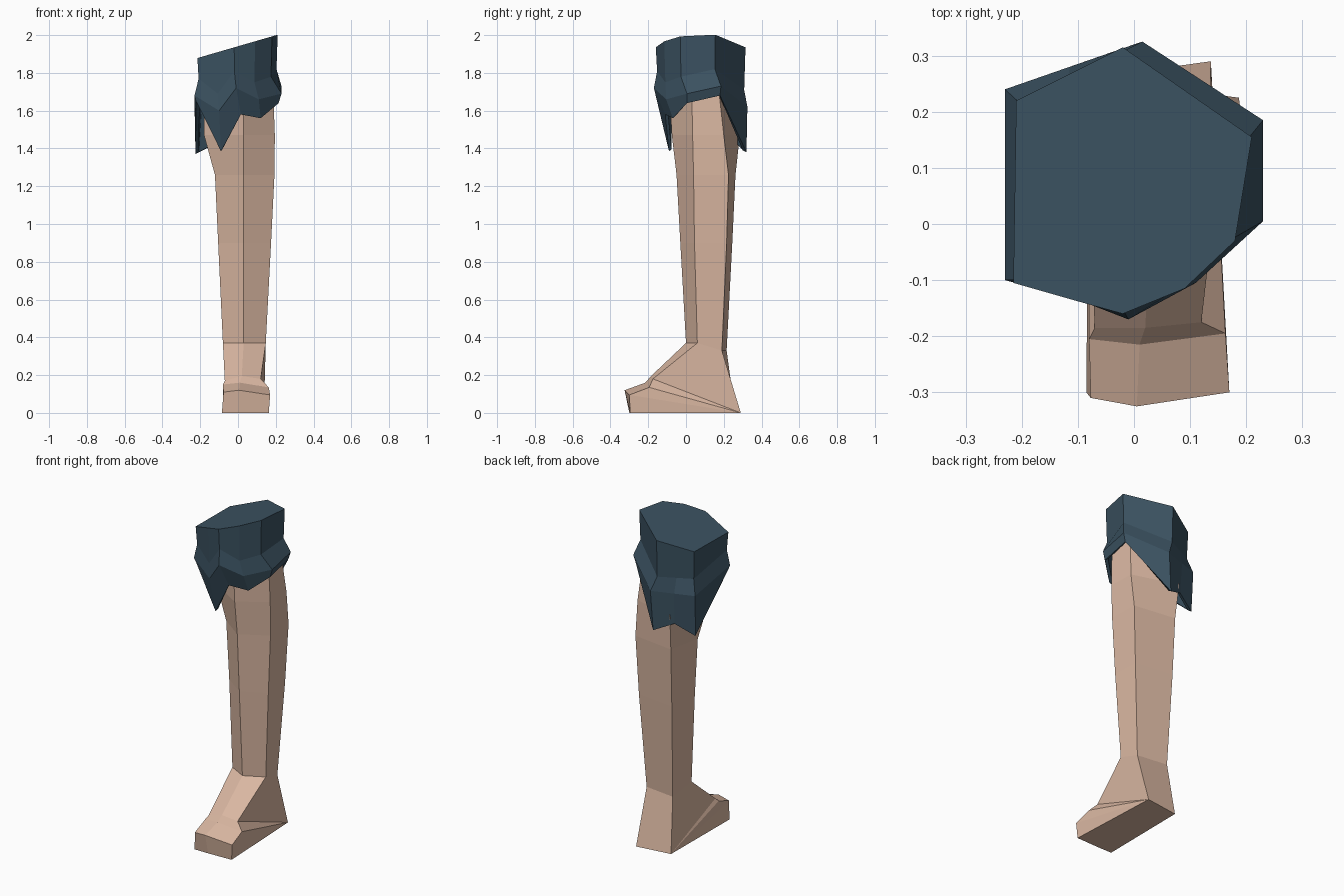
import bpy, bmesh
from mathutils import Vector


def material(name, rgb):
    m = bpy.data.materials.new(name)
    m.diffuse_color = (*rgb, 1)
    return m


def loft(name, rings, mat):
    """Skin a stack of rings with equal point counts, capping both ends."""
    bm = bmesh.new()
    loops = [[bm.verts.new(p) for p in ring] for ring in rings]
    n = len(loops[0])
    for a, b in zip(loops, loops[1:]):
        for i in range(n):
            j = (i + 1) % n
            bm.faces.new((a[i], a[j], b[j], b[i]))
    bm.faces.new(loops[0])
    bm.faces.new(loops[-1])
    # rings may share corners: weld them
    bmesh.ops.remove_doubles(bm, verts=bm.verts, dist=0.0005)
    bmesh.ops.recalc_face_normals(bm, faces=bm.faces)
    me = bpy.data.meshes.new(name)
    bm.to_mesh(me)
    bm.free()
    me.materials.append(mat)
    ob = bpy.data.objects.new(name, me)
    bpy.context.collection.objects.link(ob)
    return ob


skin = material("skin", (0.70, 0.475, 0.36))
cloth = material("dark blue cloth", (0.043, 0.083, 0.118))


def level(z, pts):
    return [(x, y, z) for x, y in pts]


# Leg and foot: five-sided rings (front, right, back right, back left, left)
heel_r, heel_l = (0.137, 0.29, 0), (-0.08, 0.26, 0.0)
leg_rings = [
    level(1.74, [(0.03, -0.09), (0.185, 0.03), (0.17, 0.17), (-0.06, 0.27), (-0.18, 0.05)]),
    level(1.47, [(0.03, -0.075), (0.195, 0.035), (0.19, 0.20), (-0.09, 0.285), (-0.18, 0.05)]),
    level(1.26, [(0.03, -0.05), (0.193, 0.04), (0.187, 0.225), (-0.08, 0.262), (-0.122, 0.06)]),
    level(0.90, [(0.03, -0.03), (0.175, 0.045), (0.17, 0.215), (-0.075, 0.245), (-0.105, 0.065)]),
    [(0.03, 0, 0.37), (0.147, 0.06, 0.37), (0.135, 0.19, 0.33), (-0.06, 0.215, 0.33), (-0.08, 0.06, 0.37)],
    # instep, toe base, toe tip, sole
    [(0.02, -0.185, 0.195), (0.12, -0.175, 0.18), heel_r, heel_l, (-0.07, -0.185, 0.17)],
    [(0.01, -0.215, 0.16), (0.163, -0.195, 0.135), heel_r, heel_l, (-0.08, -0.205, 0.15)],
    [(0.005, -0.325, 0.12), (0.17, -0.30, 0.095), heel_r, heel_l, (-0.077, -0.31, 0.11)],
    [(0.005, -0.30, 0), (0.163, -0.295, 0), heel_r, heel_l, (-0.085, -0.30, 0)],
]
loft("leg", leg_rings, skin)

# Torn trouser leg: columns of (top xy), (flare xyz), (ragged hem xyz)
columns = [
    ((-0.21, 0.22), (-0.23, 0.24, 1.62), (-0.225, 0.23, 1.37)),
    ((-0.12, 0.265), (-0.115, 0.28, 1.62), (-0.11, 0.27, 1.43)),
    ((-0.02, 0.315), (0.015, 0.325, 1.62), (0.0, 0.32, 1.38)),
    ((0.21, 0.155), (0.23, 0.185, 1.73), (0.215, 0.18, 1.68)),
    ((0.18, -0.03), (0.23, 0.005, 1.69), (0.215, 0.005, 1.64)),
    ((0.09, -0.115), (0.11, -0.105, 1.66), (0.12, -0.07, 1.56)),
    ((-0.02, -0.16), (-0.01, -0.17, 1.72), (0.015, -0.11, 1.58)),
    ((-0.11, -0.135), (-0.10, -0.135, 1.60), (-0.09, -0.09, 1.385)),
    ((-0.215, -0.105), (-0.23, -0.10, 1.68), (-0.222, -0.09, 1.65)),
]
axis = Vector((0, 0.08, 0))


def inset(p, k, z):
    return (axis.x + (p[0] - axis.x) * k, axis.y + (p[1] - axis.y) * k, z)


top = [(x, y, 1.941 + 0.29 * x) for x, y in (c[0] for c in columns)]
waist = [inset(c[0], 0.97, c[1][2] + 0.09) for c in columns]
flare = [c[1] for c in columns]
hem = [c[2] for c in columns]
lip = [inset(h, 0.92, h[2] + 0.01) for h in hem]
inner = [inset(c[0], 0.88, 1.78) for c in columns]
loft("torn_trouser_leg", [top, waist, flare, hem, lip, inner], cloth)
